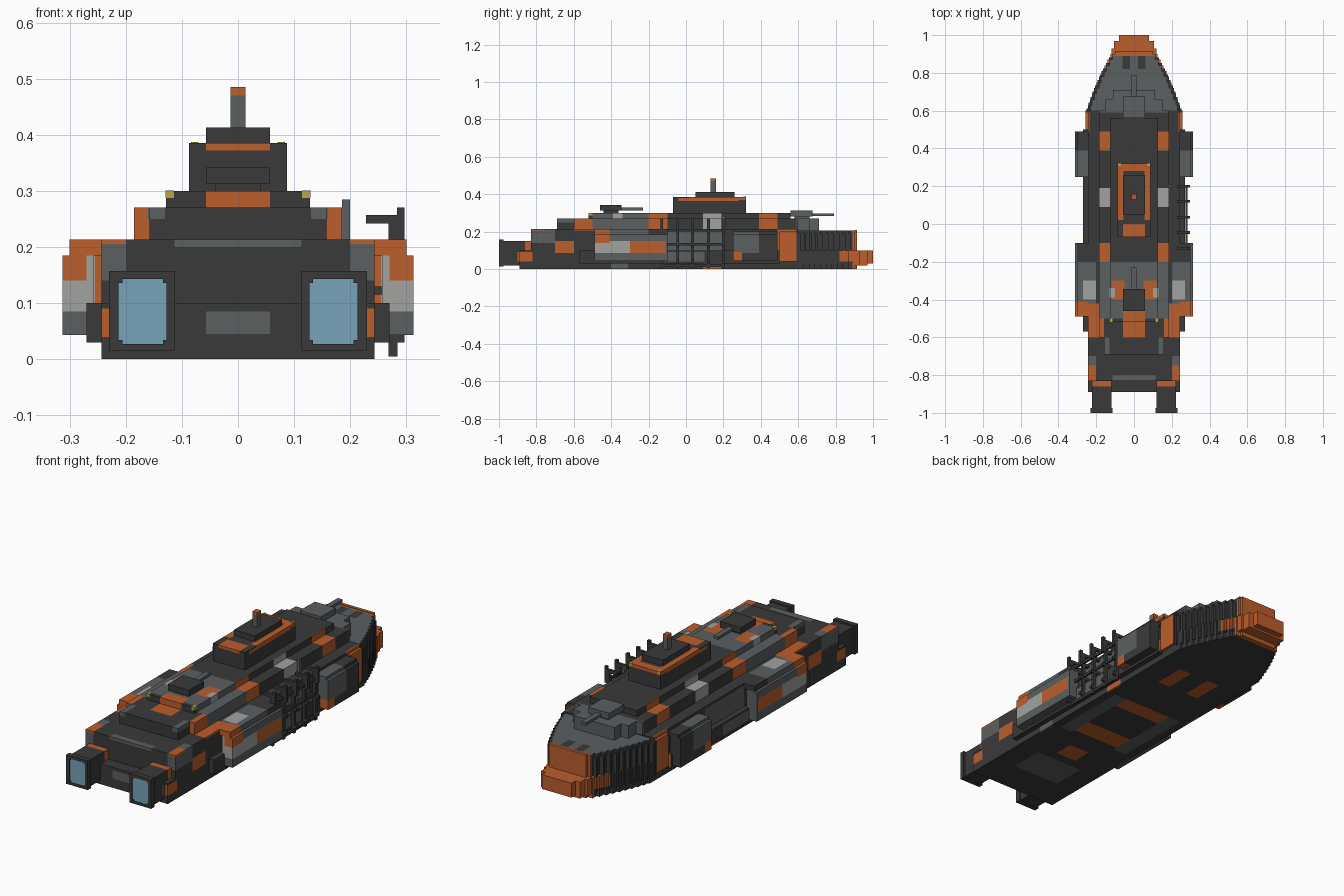
import bpy, bmesh
from mathutils import Vector

old = bpy.data.objects.get("Cube")
if old:
    bpy.data.objects.remove(old, do_unlink=True)

COLOURS = {
    "charcoal": (.042, .042, .042),
    "slate": (.105, .115, .12),
    "orange": (.5, .112, .026),
    "pale_grey": (.36, .37, .35),
    "glass_blue": (.19, .36, .49),
    "lamp_yellow": (.5, .38, .05),
}
NAMES = list(COLOURS)
MATERIALS = []
for label, rgb in COLOURS.items():
    mat = bpy.data.materials.new(label)
    mat.use_nodes = True
    mat.diffuse_color = (*rgb, 1)
    shader = mat.node_tree.nodes["Principled BSDF"]
    shader.inputs["Base Color"].default_value = (*rgb, 1)
    shader.inputs["Roughness"].default_value = .8
    MATERIALS.append(mat)


def mirrored(boxes):
    """Repeat every box on the other side of the centre line."""
    return boxes + [((-x[1], -x[0]), y, z) for x, y, z in boxes]


def centred(half, y, z):
    return ((-half, half), y, z)


def inside(value, span):
    return span[0] - .001 <= value <= span[1] + .001


def part(name, boxes, base="charcoal", patches=()):
    """Join boxes in one mesh, cut it along the patch borders and colour the faces."""
    bm = bmesh.new()
    for spans in boxes:
        cube = bmesh.ops.create_cube(bm, size=1)["verts"]
        for v in cube:
            v.co = Vector([s[0] if c < 0 else s[1] for c, s in zip(v.co, spans)])
    lows = [min(v.co[i] for v in bm.verts) for i in range(3)]
    highs = [max(v.co[i] for v in bm.verts) for i in range(3)]
    for colour, *region in patches:
        for axis, span in enumerate(region):
            limits = list(span)
            if axis == 0:
                limits += [-s for s in span]
            for limit in set(limits):
                if lows[axis] < limit < highs[axis]:
                    normal = Vector([float(axis == i) for i in range(3)])
                    geom = bm.verts[:] + bm.edges[:] + bm.faces[:]
                    bmesh.ops.bisect_plane(bm, geom=geom, dist=1e-5,
                                           plane_co=normal * limit, plane_no=normal)
    for face in bm.faces:
        face.material_index = NAMES.index(base)
        c = face.calc_center_median()
        for colour, xs, ys, zs in patches:
            if inside(abs(c.x), xs) and inside(c.y, ys) and inside(c.z, zs):
                face.material_index = NAMES.index(colour)
    mesh = bpy.data.meshes.new(name)
    bm.to_mesh(mesh)
    bm.free()
    for mat in MATERIALS:
        mesh.materials.append(mat)
    obj = bpy.data.objects.new(name, mesh)
    bpy.context.collection.objects.link(obj)
    return obj


# Height zones and width zones shared by the camouflage patches
KEEL, FULL, DECK = (-.01, .03), (-.01, .35), (.205, .35)
BAND, LOW, UPPER = (.085, .15), (.04, .09), (.14, .215)
ALL, MID, INNER = (0, .35), (0, .057), (0, .13)
RIM, EDGE, OUTER = (.125, .19), (.2, .32), (.235, .32)

hull_camo = [
    ("slate", EDGE, (-.83, -.7), UPPER),
    ("slate", EDGE, (-.5, -.2), DECK),
    ("slate", OUTER, (-.1, .2), (.05, .2)),
    ("orange", EDGE, (-.83, -.75), DECK),
    ("orange", EDGE, (-.7, -.6), BAND),
    ("orange", (.18, .32), (-.6, -.42), DECK),
    ("pale_grey", EDGE, (-.4, -.3), DECK),
    ("orange", OUTER, (.49, .59), (.04, .215)),
    ("orange", (.23, .25), (-.9, -.82), LOW),
    ("slate", (0, .113), (-.84, -.8), (.2, .22)),
    ("slate", MID, (-.9, -.88), (.045, .085)),
    ("slate", OUTER, (-.4, -.31), KEEL),
    ("orange", OUTER, (.09, .19), KEEL),
]
belly_camo = [
    ("slate", INNER, (-.72, -.55), KEEL),
    ("orange", MID, (-.5, -.4), KEEL),
    ("orange", INNER, (-.28, -.18), KEEL),
    ("slate", (.13, .2), (-.3, .1), KEEL),
    ("orange", INNER, (.02, .1), KEEL),
    ("orange", (.05, .12), (.32, .48), KEEL),
]

# Main hull with a low stern shelf and side ledges
part("main_hull", [
    centred(.243, (-.83, .6), (0, .213)),
    centred(.243, (-.89, -.83), (0, .1)),
], patches=hull_camo + belly_camo)
part("side_ledges", mirrored([((.243, .27), (-.57, .5), (.03, .1)),
                              ((.243, .256), (.5, .6), (.04, .2))]),
     patches=[("orange", OUTER, (.5, .59), (.04, .22)),
              ("slate", OUTER, (-.1, .1), LOW)])

# Bow in short steps that narrow forward, upper strake set in
steps = []
for i in range(10):
    y = .6 + i * .03
    half = .243 - .0095 * i - .0004 * i * i
    steps.append(centred(half, (y, y + .03), (0, .1)))
    steps.append(centred(half - .012, (y, y + .03), (.1, .207)))
    steps.append(centred(half + .008, (y, y + .012), (.03, .19)))
part("stepped_bow", steps, patches=[
    ("slate", ALL, (.6, .9), (.203, .22)),
    ("charcoal", (.02, .06), (.82, .9), DECK),
    ("orange", ALL, (.82, .9), (.04, .1)),
    ("orange", ALL, (.89, .91), FULL),
])
part("bow_cap", [
    centred(.1, (.9, .915), (0, .21)),
    centred(.118, (.9, .93), (.02, .1)),
    centred(.105, (.93, .97), (.02, .1)),
    centred(.08, (.97, 1), (.03, .1)),
], "orange")

# Tiers of the deck
deck_camo = [
    ("slate", ALL, (-.5, -.2), FULL),
    ("orange", RIM, (-.2, -.1), FULL),
    ("pale_grey", RIM, (.09, .19), FULL),
    ("orange", RIM, (.39, .49), FULL),
    ("orange", (.158, .19), (-.6, -.5), FULL),
    ("orange", (.05, .12), (-.4, -.3), FULL),
    ("pale_grey", (.1, .13), (-.39, -.34), FULL),
    ("orange", MID, (-.6, -.46), (.27, .35)),
    ("slate", (.13, .16), (-.7, -.6), (.25, .28)),
    ("slate", ALL, (.59, .72), FULL),
]
part("lower_deck", [
    centred(.158, (-.69, -.6), (.213, .27)),
    centred(.185, (-.6, .6), (.213, .27)),
    centred(.15, (.6, .66), (.2, .27)),
    centred(.11, (.66, .71), (.2, .27)),
], patches=deck_camo)
part("upper_deck", [centred(.128, (-.52, .56), (.27, .3))], patches=deck_camo)

# Bridge tower, its orange rim and mast
part("bridge_tower", [centred(.087, (-.07, .32), (.3, .385))], patches=[
    ("orange", MID, (-.08, 0), (.372, .39)),
    ("orange", (.055, .09), (.02, .3), (.38, .39)),
    ("orange", (.08, .09), (-.04, .28), (.365, .38)),
    ("orange", ALL, (.28, .33), (.37, .39)),
])
part("bridge_roof", [centred(.057, (.05, .26), (.385, .413))])
part("mast", [centred(.013, (.13, .16), (.413, .485))], "slate",
     [("orange", ALL, (.1, .2), (.47, .5))])
part("lamps", mirrored([((.114, .129), (-.522, -.5), (.287, .301)),
                        ((.07, .084), (.308, .322), (.372, .387))]), "lamp_yellow")

# Gun turrets, both pointing at the bow
for label, y, z, colour in (("aft", -.46, .3, "charcoal"), ("fore", .56, .27, "slate")):
    part(label + "_turret", [centred(.057, (y, y + .115), (z + .012, z + .042)),
                             centred(.04, (y + .02, y + .1), (z, z + .012))], colour)
    part(label + "_gun_barrel", [centred(.013, (y + .11, y + .23), (z + .014, z + .028))],
         "slate")

# Side sponsons hang off bridging roofs, leaving a slim gap to the hull
part("aft_sponsons", mirrored([((.257, .313), (-.49, -.1), (.043, .185))]), "slate", [
    ("pale_grey", ALL, (-.49, -.3), (.085, .185)),
    ("orange", (.27, .32), (-.49, -.41), (.14, .19)),
    ("orange", (.27, .32), (-.3, -.11), BAND),
    ("slate", ALL, (-.41, -.3), (.15, .185)),
])
part("aft_sponson_roofs", mirrored([((.24, .3), (-.49, -.1), (.185, .213))]), "slate", [
    ("orange", ALL, (-.49, -.41), FULL),
    ("pale_grey", (.24, .27), (-.4, -.3), FULL),
    ("charcoal", ALL, (-.2, -.1), FULL),
])
part("fore_sponsons", mirrored([((.257, .313), (.25, .49), (.043, .185)),
                                ((.24, .3), (.25, .49), (.185, .2))]), patches=[
    ("slate", ALL, (.25, .39), (.085, .21)),
    ("orange", OUTER, (.25, .3), LOW),
])

# Engines with glowing panes behind a square flange
part("engine_housings", mirrored([((.12, .222), (-.98, -.8), (.02, .15))]), patches=[
    ("orange", ALL, (-.86, -.83), (.03, .16)),
    ("orange", (.2, .23), (-.9, -.82), LOW)])
part("engine_flanges", mirrored([
    ((.113, .127), (-1, -.975), (.015, .157)),
    ((.213, .23), (-1, -.975), (.015, .157)),
    ((.127, .213), (-1, -.975), (.015, .027)),
    ((.127, .213), (-1, -.975), (.143, .157)),
]))
part("engine_panes", mirrored([((.125, .215), (-.996, -.975), (.025, .145))]), "glass_blue")
part("pane_bolts", mirrored([((x, x + .007), (-.999, -.99), (z, z + .007))
                             for x in (.127, .206) for z in (.027, .136)]))

# Docking scaffold on the left side only
posts = []
for y in (-.13, -.045, .035, .12, .2):
    span = (y - .007, y + .007)
    posts.append(((.268, .284), span, (.005, .257)))
    posts.append(((.283, .297), span, (.2, .27)))
    posts += [((.228, .297), span, (z, z + .015)) for z in (.03, .115, .19, .242)]
rails = [((.272, .282), (-.13, .2), (z, z + .014)) for z in (.012, .125, .2)]
part("dock_scaffold", posts + rails)
part("boom_post", [((.185, .2), (.19, .21), (.213, .285))], "slate")
